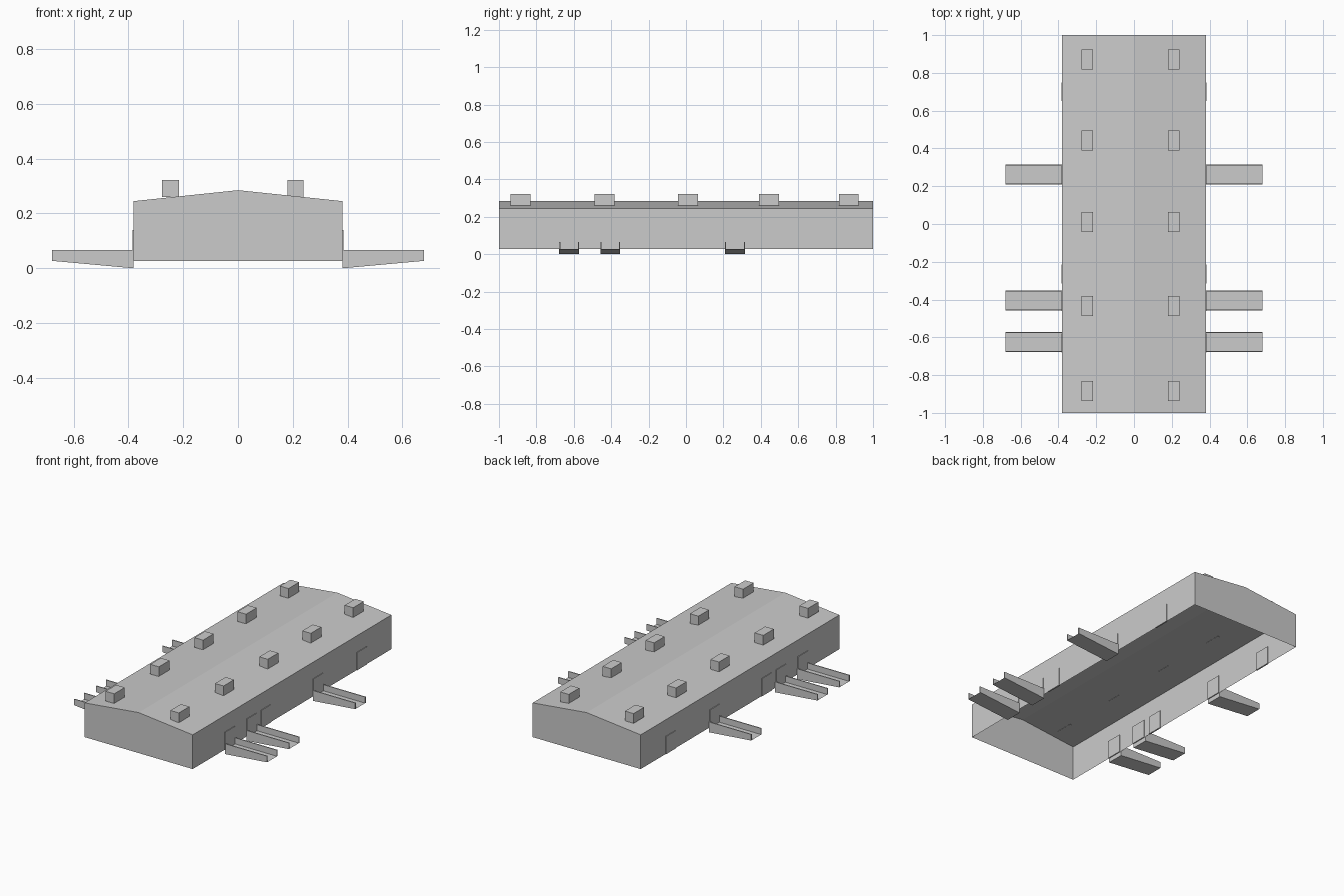
import bpy, bmesh

if "Cube" in bpy.data.objects:
    bpy.data.objects.remove(bpy.data.objects["Cube"])

grey = bpy.data.materials.new("light_grey")
grey.diffuse_color = (0.6, 0.6, 0.6, 1)
grey.use_nodes = True
grey.node_tree.nodes["Principled BSDF"].inputs["Base Color"].default_value = grey.diffuse_color

HALF, BASE, EAVE, RIDGE = 0.381, 0.027, 0.245, 0.285


def make(name, bm):
    bmesh.ops.recalc_face_normals(bm, faces=bm.faces[:])
    me = bpy.data.meshes.new(name)
    bm.to_mesh(me)
    bm.free()
    me.materials.append(grey)
    ob = bpy.data.objects.new(name, me)
    bpy.context.collection.objects.link(ob)
    return ob


def add_box(bm, x0, x1, y0, y1, z0, z1):
    vs = bmesh.ops.create_cube(bm, size=1)["verts"]
    for v in vs:
        v.co.x = x1 if v.co.x > 0 else x0
        v.co.y = y1 if v.co.y > 0 else y0
        v.co.z = z1 if v.co.z > 0 else z0


# hall: gabled shell, open underneath
bm = bmesh.new()
profile = [(-HALF, BASE), (-HALF, EAVE), (0, RIDGE), (HALF, EAVE), (HALF, BASE)]
front = [bm.verts.new((x, -1, z)) for x, z in profile]
back = [bm.verts.new((x, 1, z)) for x, z in profile]
bm.faces.new(front)
bm.faces.new(back[::-1])
for i in range(4):
    bm.faces.new((front[i], back[i], back[i + 1], front[i + 1]))
hall = make("hall_shell", bm)
# the shell is open, so make sure the normals point outward
if hall.data.polygons[0].normal.y > 0:
    hall.data.flip_normals()

# roof vents in two rows
for x0, x1, side in ((-0.277, -0.216, "left"), (0.18, 0.24, "right")):
    bm = bmesh.new()
    for y in (-0.885, -0.435, 0.01, 0.443, 0.87):
        add_box(bm, x0, x1, y - 0.053, y + 0.053, 0.261, 0.323)
    make("roof_vents_" + side, bm)

for s, side in ((-1, "left"), (1, "right")):
    # doors: thin panels set through the side wall
    bm = bmesh.new()
    for y in (-0.63, -0.41, -0.265, 0.26, 0.70):
        a, b = sorted((s * (HALF - 0.005), s * (HALF + 0.004)))
        add_box(bm, a, b, y - 0.05, y + 0.05, BASE, 0.14)
    make("doors_" + side, bm)

    # loading ramps: wedge deck with a thin rail along each edge
    bm = bmesh.new()
    for y in (-0.625, -0.405, 0.262):
        y0, y1 = y - 0.053, y + 0.053
        tri = [(s * 0.382, BASE), (s * 0.68, BASE), (s * 0.382, 0.0)]
        p = [bm.verts.new((x, y0, z)) for x, z in tri]
        q = [bm.verts.new((x, y1, z)) for x, z in tri]
        bm.faces.new(p)
        bm.faces.new(q[::-1])
        for i in range(3):
            j = (i + 1) % 3
            bm.faces.new((p[i], q[i], q[j], p[j]))
        a, b = sorted((s * 0.382, s * 0.68))
        add_box(bm, a, b, y0, y0 + 0.006, BASE, 0.066)
        add_box(bm, a, b, y1 - 0.006, y1, BASE, 0.066)
    make("ramps_" + side, bm)
